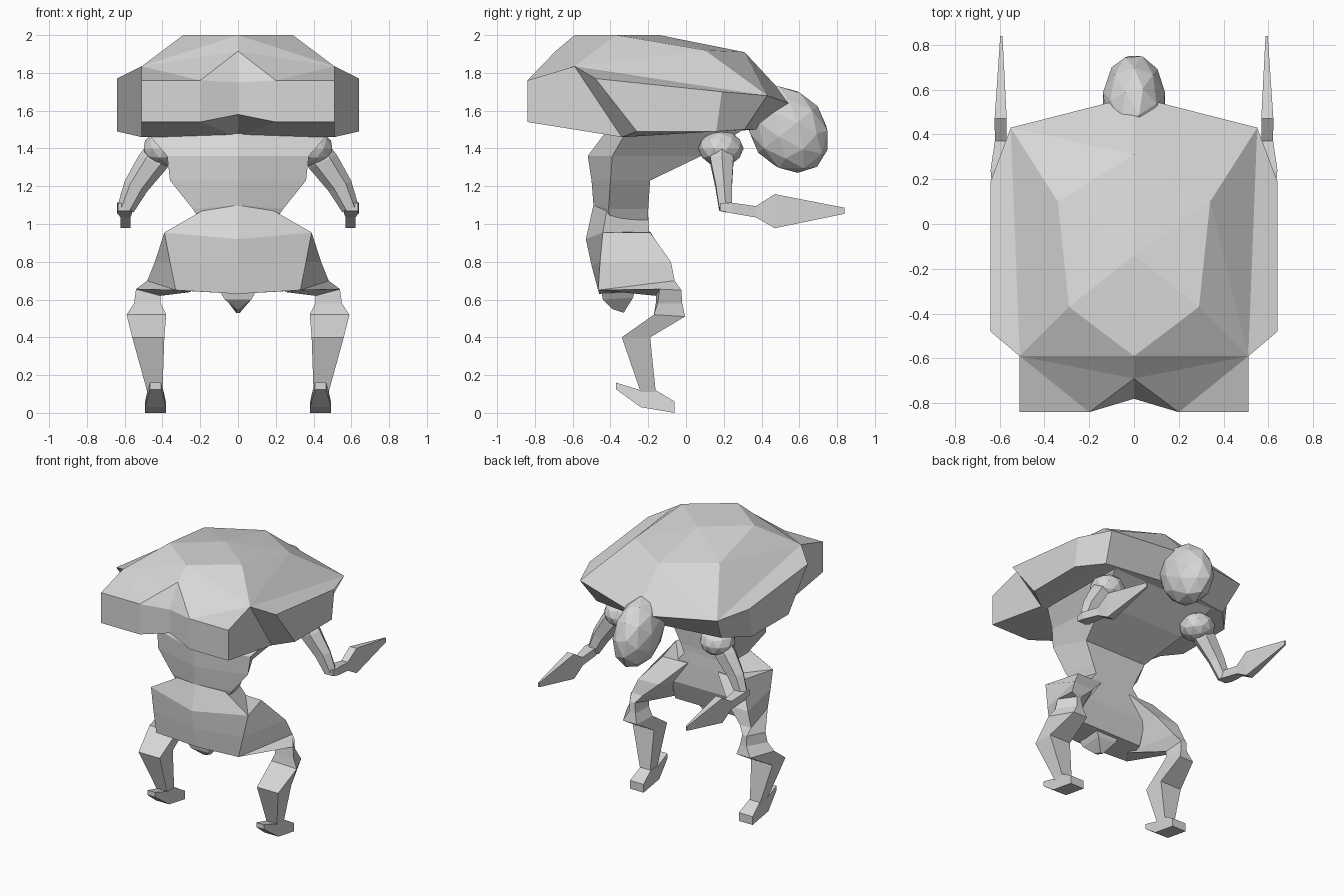
import bpy, bmesh, math
from mathutils import Matrix, Vector

if "Cube" in bpy.data.objects:
    bpy.data.objects.remove(bpy.data.objects["Cube"])

grey = bpy.data.materials.new("grey")
grey.diffuse_color = (0.68, 0.68, 0.68, 1)
grey.use_nodes = True
grey.node_tree.nodes["Principled BSDF"].inputs["Base Color"].default_value = grey.diffuse_color


def finish(name, bm, mirror=True):
    """Mirror across x, weld the centre line and make a flat-shaded object."""
    if mirror:
        bmesh.ops.mirror(bm, geom=bm.verts[:] + bm.edges[:] + bm.faces[:],
                         axis='X', merge_dist=-1)
    bmesh.ops.remove_doubles(bm, verts=bm.verts[:], dist=0.0005)
    bmesh.ops.recalc_face_normals(bm, faces=bm.faces[:])
    me = bpy.data.meshes.new(name)
    bm.to_mesh(me)
    bm.free()
    me.materials.append(grey)
    ob = bpy.data.objects.new(name, me)
    bpy.context.collection.objects.link(ob)
    return ob


def loft(bm, rings, closed=True, caps=True):
    """Skin equal-length rings of points."""
    vs = [[bm.verts.new(p) for p in r] for r in rings]
    n = len(rings[0])
    for a, b in zip(vs, vs[1:]):
        for i in range(n if closed else n - 1):
            j = (i + 1) % n
            bm.faces.new((a[i], a[j], b[j], b[i]))
    if caps:
        bm.faces.new(vs[0])
        bm.faces.new(vs[-1])
    return vs


def box(x0, x1, y0, y1, z0, z1):
    """Section ring: outer back, outer front, inner front, inner back."""
    return [(x1, y0, z0), (x1, y1, z1), (x0, y1, z1), (x0, y0, z0)]


# Shell: upper and lower rim, then a faceted dome
bm = bmesh.new()
upper = [(0, -.78, 1.75), (.2, -.84, 1.76), (.51, -.84, 1.76), (.51, -.59, 1.835),
         (.64, -.48, 1.77), (.64, .19, 1.70), (.55, .43, 1.68), (0, .57, 1.63)]
lower = [(0, -.78, 1.58), (.2, -.84, 1.54), (.51, -.84, 1.54), (.51, -.34, 1.46),
         (.64, -.26, 1.49), (.64, .16, 1.49), (.5, .31, 1.5), (0, .38, 1.5)]
u, l = loft(bm, [upper, lower], closed=False, caps=False)
notch, back, side, hub, brow, front = [bm.verts.new(p) for p in (
    (0, -.69, 1.915), (0, -.59, 2), (.29, -.37, 2), (0, -.14, 2),
    (.34, .1, 1.92), (0, .31, 1.91))]
belly = bm.verts.new((0, -.34, 1.46))
for f in ((u[0], u[1], notch), (u[1], u[2], u[3]), (u[1], u[3], notch),
          (u[3], back, notch), (u[3], side, back), (back, side, hub),
          (side, u[3], brow), (u[3], u[6], brow), (u[3], u[4], u[5], u[6]),
          (side, brow, hub), (brow, front, hub), (brow, u[6], front),
          (u[6], u[7], front),
          (l[0], l[1], belly), (l[1], l[2], l[3], belly),
          (l[3], l[4], l[5], l[6]), (l[3], l[6], l[7], belly)):
    bm.faces.new(f)
finish("shell", bm)


# Torso and pelvis: half outlines with a ridged back, stacked in height
def body(name, rings):
    bm = bmesh.new()
    loft(bm, [[(0, yb, zb), (w, ys, zs), (wf, yf, zf), (0, yf, zf)]
              for yb, zb, w, ys, zs, wf, yf, zf in rings], closed=False)
    finish(name, bm)


body("torso", [(-.43, 1.48, .48, -.32, 1.48, .42, .32, 1.51),
               (-.52, 1.36, .375, -.39, 1.36, .34, .08, 1.36),
               (-.50, 1.23, .36, -.40, 1.23, .25, -.19, 1.23),
               (-.49, 1.10, .24, -.41, 1.08, .18, -.20, 1.08),
               (-.47, 1.00, .19, -.40, 1.01, .14, -.20, .98)])
body("pelvis", [(-.49, 1.10, .19, -.42, 1.07, .14, -.20, 1.04),
                (-.53, .92, .39, -.44, .955, .21, -.195, .95),
                (-.50, .78, .36, -.455, .80, .25, -.19, .80),
                (-.46, .63, .33, -.465, .65, .26, -.25, .645)])

# Tail stub under the pelvis
bm = bmesh.new()
loft(bm, [box(-.10, .10, -.45, -.27, .65, .66),
          box(-.07, .07, -.44, -.28, .60, .61),
          box(-.01, .01, -.39, -.33, .55, .53)])
finish("tail_stub", bm, mirror=False)

# Legs: thigh, knee, backward shin and ankle
bm = bmesh.new()
loft(bm, [[(.39, -.44, .955), (.32, -.19, .955), (.12, -.19, .96), (.12, -.42, .95)],
          [(.36, -.455, .80), (.44, -.08, .80), (.28, -.09, .80), (.18, -.32, .78)],
          [(.33, -.465, .65), (.48, -.06, .70), (.39, -.06, .70), (.25, -.36, .64)],
          [(.54, -.14, .655), (.47, -.025, .65), (.43, -.03, .65), (.41, -.16, .62)],
          [(.55, -.15, .58), (.47, -.02, .58), (.42, -.02, .58), (.41, -.16, .58)],
          [(.59, -.17, .52), (.51, -.005, .51), (.40, -.005, .51), (.38, -.16, .52)],
          box(.39, .56, -.34, -.19, .40, .40),
          box(.40, .48, -.24, -.16, .11, .11)])
finish("legs", bm)

# Feet: side profile with a narrow heel spur and wide sole
bm = bmesh.new()
profile = [(-.37, .16), (-.37, .125), (-.24, .03), (-.06, 0),
           (-.06, .06), (-.16, .12), (-.24, .12)]
loft(bm, [[(.437 + s * (.03 if y < -.3 else .055 if z < .08 else .042), y, z)
           for y, z in profile] for s in (-1, 1)])
finish("feet", bm)


# Head and shoulders: low-poly spheres
def ball(name, centre, radii, tilt, mirror):
    bm = bmesh.new()
    m = (Matrix.Translation(centre) @ Matrix.Rotation(tilt, 4, 'X')
         @ Matrix.Diagonal((*radii, 1)))
    bmesh.ops.create_icosphere(bm, subdivisions=2, radius=1, matrix=m)
    finish(name, bm, mirror)


ball("head", (0, .54, 1.5), (.145, .2, .25), math.radians(38), False)
ball("shoulders", (.385, .185, 1.40), (.12, .12, .095), 0, True)


# Arms: six-sided tapering upper arm, then forearm and blade hand
def ring(centre, rx, ry, n=6):
    return [Vector(centre) + Vector((rx * math.cos(t), ry * math.sin(t), rx * .45 * math.cos(t)))
            for t in (math.tau * i / n for i in range(n))]


bm = bmesh.new()
loft(bm, [ring((.40, .19, 1.42), .06, .06), ring((.45, .19, 1.33), .075, .07),
          ring((.54, .20, 1.20), .06, .05), ring((.595, .21, 1.08), .042, .04)])
finish("upper_arms", bm)


def blade_loft(name, sections):
    """Each section: y, z centre, x centre, half width, half height."""
    bm = bmesh.new()
    loft(bm, [[(x - w, y, z - h), (x + w, y, z - h), (x + w, y, z + h), (x - w, y, z + h)]
              for y, z, x, w, h in sections])
    finish(name, bm)


blade_loft("forearms", [(.18, 1.09, .60, .035, .02), (.24, 1.085, .60, .04, .028),
                        (.40, 1.06, .595, .022, .03)])
blade_loft("blade_hands", [(.37, 1.065, .595, .026, .03), (.47, 1.068, .595, .027, .09),
                           (.84, 1.07, .592, .005, .016)])
